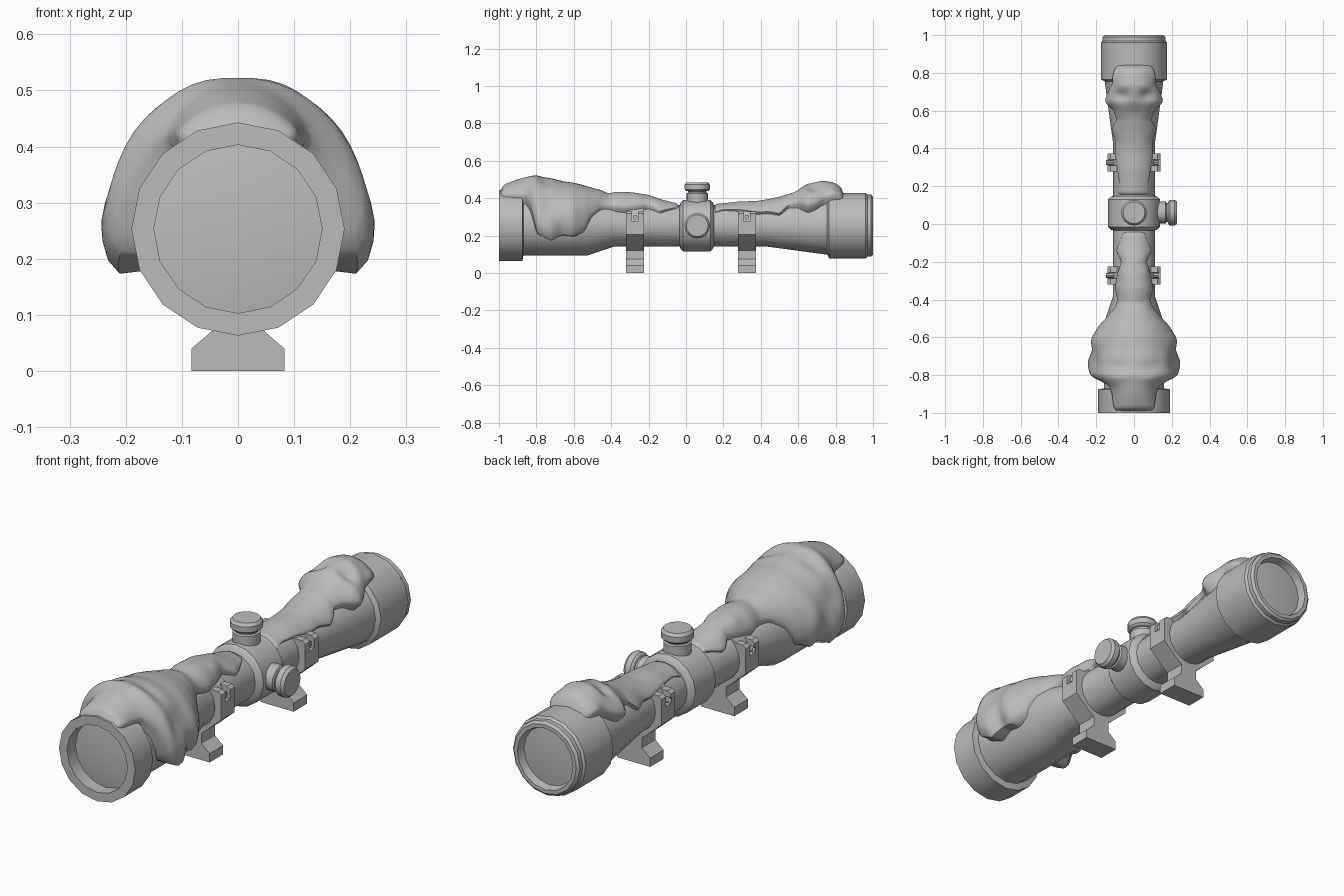
import bpy, bmesh, math
from mathutils import Matrix, Vector

cube = bpy.data.objects.get("Cube")
if cube:
    bpy.data.objects.remove(cube, do_unlink=True)

AXIS = 0.253  # height of the tube axis

grey = bpy.data.materials.new("plain_grey")
grey.use_nodes = True
COLOUR = (0.5, 0.5, 0.5, 1)
grey.diffuse_color = COLOUR
grey.node_tree.nodes["Principled BSDF"].inputs["Base Color"].default_value = COLOUR


def finish(bm, name, angle=30):
    bmesh.ops.remove_doubles(bm, verts=bm.verts, dist=1e-5)
    bmesh.ops.recalc_face_normals(bm, faces=bm.faces)
    mesh = bpy.data.meshes.new(name)
    bm.to_mesh(mesh)
    bm.free()
    mesh.materials.append(grey)
    obj = bpy.data.objects.new(name, mesh)
    bpy.context.collection.objects.link(obj)
    bpy.ops.object.select_all(action='DESELECT')
    obj.select_set(True)
    bpy.context.view_layer.objects.active = obj
    bpy.ops.object.shade_smooth_by_angle(angle=math.radians(angle))
    return obj


def skin(bm, rows, closed):
    """Join rows of vertices with quads."""
    for a, b in zip(rows, rows[1:]):
        n = len(a)
        for i in range(n if closed else n - 1):
            j = (i + 1) % n
            bm.faces.new((a[i], a[j], b[j], b[i]))


def lathe(name, profile, centre, axis, sides=16):
    """Turn (distance, radius) pairs around the given axis."""
    turn = {'X': Matrix.Rotation(math.pi / 2, 4, 'Y'),
            'Y': Matrix.Rotation(-math.pi / 2, 4, 'X'),
            'Z': Matrix()}[axis]
    bm = bmesh.new()
    rows = []
    for h, r in profile:
        ring = []
        for i in range(sides):
            a = math.tau * i / sides
            p = Vector((r * math.cos(a), r * math.sin(a), h))
            ring.append(bm.verts.new(turn @ p + Vector(centre)))
        rows.append(ring)
    skin(bm, rows, True)
    return finish(bm, name)


def prism(name, outline, y0, y1):
    """Extrude an (x, z) outline along y."""
    bm = bmesh.new()
    rows = [[bm.verts.new((x, y, z)) for x, z in outline] for y in (y0, y1)]
    skin(bm, rows, True)
    for row in rows:
        bm.faces.new(row)
    return finish(bm, name)


def interpolate(table, y):
    for a, b in zip(table, table[1:]):
        if y <= b[0]:
            t = max(0, (y - a[0]) / (b[0] - a[0]))
            return [p + (q - p) * t for p, q in zip(a[1:], b[1:])]
    return table[-1][1:]


# Main tube with both bells and recessed lenses
OUTER = [(-1, .19), (-.875, .19), (-.87, .16), (-.53, .16), (-.38, .11),
         (.42, .11), (.755, .155), (.765, .175), (.96, .175), (.97, .166),
         (.99, .166), (1, .155)]
lathe("scope_tube",
      [(-.94, .15), (-1, .15)] + OUTER + [(1, .138), (.965, .13)],
      (0, 0, AXIS), 'Y')
lathe("front_lens", [(-.94, .15), (-.947, .1), (-.95, 0)], (0, 0, AXIS), 'Y')
lathe("rear_lens", [(.965, .13), (.97, .08), (.972, 0)], (0, 0, AXIS), 'Y')

# Turret collar and its two adjustment knobs
lathe("turret_collar", [(-.035, .105), (-.03, .122), (-.015, .138), (.13, .138),
                        (.145, .122), (.15, .105)], (0, 0, AXIS), 'Y')
KNOB = [(.1, .058), (.168, .058), (.172, .05), (.18, .05), (.182, .06), (.19, .068),
        (.215, .068), (.228, .058), (.228, 0)]
lathe("side_knob", KNOB, (0, .06, AXIS), 'X')
lathe("top_knob", KNOB, (0, .06, AXIS + .004), 'Z')

# Mounting rings: foot, notched clamps and screws
half = [(.083, 0), (.083, .04), (.042, .075), (.042, .12), (.065, .138),
        (.14, .205), (.14, .275)]
FOOT = half + [(-x, z) for x, z in reversed(half)]
for place, y in (("front", -.272), ("rear", .325)):
    prism(place + "_mount_foot", FOOT, y - .048, y + .048)
    lathe(place + "_mount_ring", [(-.048, .1), (-.048, .12), (.048, .12), (.048, .1)],
          (0, y, AXIS), 'Y')
    for label, s in (("left", 1), ("right", -1)):
        ears = [(s * .07, .27), (s * .14, .27), (s * .14, .318), (s * .125, .33), (s * .07, .33)]
        prism(f"{place}_{label}_clamp_front", ears, y - .048, y - .016)
        prism(f"{place}_{label}_clamp_back", ears, y + .016, y + .048)
        lathe(f"{place}_{label}_screw", [(-.03, .013), (.012, .013), (.012, 0)],
              (s * .118, y, .298), 'X', 8).scale.x = 1


def drape(name, stations, lumps, columns=32, step=.0125):
    """Moulded shell over the tube; stations are y, top radius, side radius, half angle."""
    bm = bmesh.new()
    rows = []
    y0, y1 = stations[0][0], stations[-1][0]
    count = round((y1 - y0) / step)
    for k in range(count + 1):
        y = y0 + (y1 - y0) * k / count
        top, side, spread = interpolate(stations, y)
        base = interpolate(OUTER, y)[0]
        row = []
        for i in range(columns + 1):
            t = 2 * i / columns - 1
            phi = spread * t
            r = top + (side - top) * t * t
            for ly, lphi, height, wy, wphi in lumps:
                d = ((y - ly) / wy) ** 2 + ((abs(phi) - lphi) / wphi) ** 2
                r += height * math.exp(-d)
            r = max(r, base + .006)
            if abs(t) > .99 or k in (0, count):
                r = base - .015
            a = math.radians(phi)
            row.append(bm.verts.new((r * math.sin(a), y, AXIS + r * math.cos(a))))
        rows.append(row)
    skin(bm, rows, False)
    obj = finish(bm, name, 60)
    relax = obj.modifiers.new("relax", 'SMOOTH')
    relax.factor = .5
    relax.iterations = 2
    return obj


# Skull-like moulded cover over the front bell, running back along the tube
drape("front_moulded_cover", [
    (-.995, .195, .195, 30), (-.97, .222, .2, 35), (-.9, .248, .197, 38),
    (-.86, .258, .2, 42), (-.83, .264, .205, 62), (-.8, .268, .21, 108),
    (-.72, .255, .232, 119), (-.66, .238, .21, 111), (-.6, .23, .205, 114),
    (-.54, .215, .172, 104), (-.51, .205, .16, 78), (-.45, .19, .14, 50),
    (-.4, .178, .13, 44), (-.34, .182, .13, 52), (-.27, .176, .128, 46),
    (-.2, .165, .125, 34), (-.14, .143, .122, 55), (-.08, .127, .117, 40),
    (-.035, .118, .115, 28)],
    [(-.75, 22, -.014, .035, 13),   # eye hollows
     (-.81, 16, .008, .025, 14),    # brow
     (-.73, 62, -.022, .05, 14),    # temples
     (-.76, 95, .008, .04, 20),     # cheeks
     (-.62, 75, .014, .05, 22),
     (-.66, 98, -.012, .03, 16),
     (-.42, 0, -.008, .02, 30),     # ripple
     (-.25, 22, .006, .03, 10)])

# Smaller moulded cover over the rear tube and eyepiece
drape("rear_moulded_cover", [
    (.148, .117, .115, 55), (.2, .12, .117, 44), (.28, .129, .126, 48),
    (.38, .132, .127, 58), (.44, .142, .125, 56), (.5, .155, .135, 66),
    (.55, .172, .145, 42), (.6, .195, .158, 46), (.65, .225, .175, 62),
    (.69, .234, .175, 56), (.74, .238, .178, 42), (.79, .232, .19, 37),
    (.825, .21, .185, 36), (.845, .185, .18, 28)],
    [(.68, 18, -.024, .03, 11),     # eye hollows
     (.73, 14, .006, .025, 14),     # brow
     (.64, 48, .008, .03, 12),      # cheeks
     (.58, 0, -.006, .03, 10),
     (.78, 34, .008, .03, 8)])
